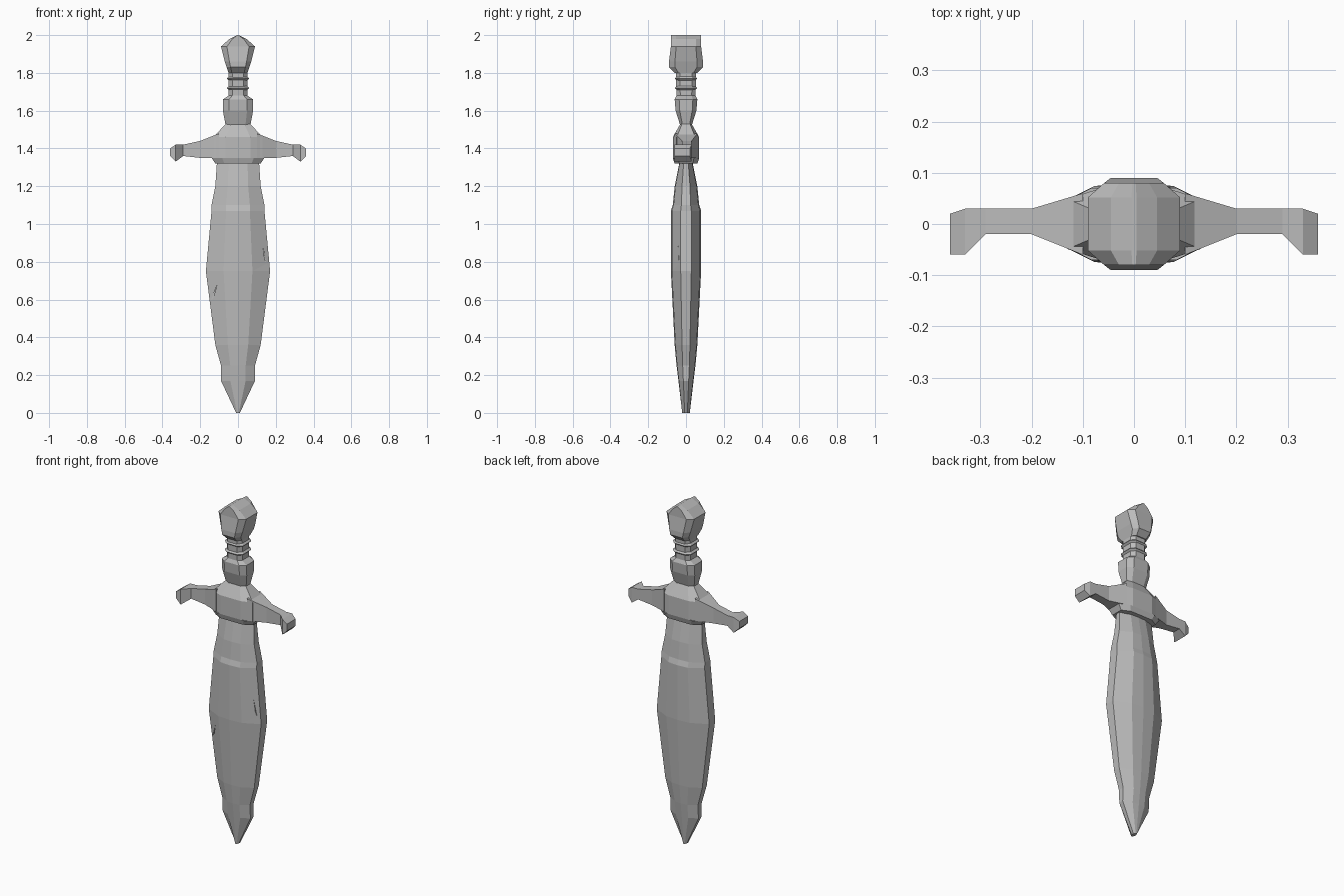
import bpy, bmesh

default_cube = bpy.data.objects.get("Cube")
if default_cube:
    bpy.data.objects.remove(default_cube)

# One plain grey for the whole dagger
grey = (0.5, 0.5, 0.5, 1)
steel = bpy.data.materials.new("grey_steel")
steel.use_nodes = True
steel.diffuse_color = grey
steel.node_tree.nodes["Principled BSDF"].inputs["Base Color"].default_value = grey


def loft(name, rings):
    """Skin a list of equal-length point rings and cap both ends."""
    bm = bmesh.new()
    loops = [[bm.verts.new(point) for point in ring] for ring in rings]
    for lower, upper in zip(loops, loops[1:]):
        for i in range(len(lower)):
            bm.faces.new((lower[i - 1], lower[i], upper[i], upper[i - 1]))
    bm.faces.new(loops[0])
    bm.faces.new(loops[-1])
    bmesh.ops.recalc_face_normals(bm, faces=bm.faces)
    mesh = bpy.data.meshes.new(name)
    bm.to_mesh(mesh)
    bm.free()
    mesh.materials.append(steel)
    part = bpy.data.objects.new(name, mesh)
    bpy.context.collection.objects.link(part)
    return part


def bevelled_ring(height, width, depth, flat, edge, ridge):
    """Horizontal section with cut corners and a slight ridge front and back."""
    flat_x, edge_y, flat_y = width * flat, depth * edge, depth * ridge
    half = [(width, -edge_y), (width, edge_y), (flat_x, flat_y),
            (0, depth), (-flat_x, flat_y)]
    return [(side * x, side * y, height) for side in (1, -1) for x, y in half]


def bevelled_loft(name, profile, flat=0.6, edge=0.6, ridge=1):
    """Stack bevelled sections given as height, half width and half depth."""
    return loft(name, [bevelled_ring(height, width, depth, flat, edge, ridge)
                       for height, width, depth in profile])


# Blade: broad leaf shape with thin bevelled edges
blade = bevelled_loft("blade", [
    (0, 0.01, 0.02),
    (0.17, 0.09, 0.04),
    (0.25, 0.09, 0.05),
    (0.36, 0.12, 0.06),
    (0.75, 0.17, 0.08),
    (1.07, 0.14, 0.08),
    (1.1, 0.14, 0.07),
    (1.2, 0.12, 0.06),
    (1.35, 0.11, 0.03),
], flat=0.45, edge=0.35, ridge=0.93)


# Battle nicks: slim triangular cuts in the front bevels
def cut_nick(name, x, z, lean):
    outline = [(x - lean, z + 0.05), (x + lean, z - 0.05), (x, z - 0.02)]
    cutter = loft(name, [[(px, y, pz) for px, pz in outline]
                         for y in (-0.1, -0.03)])
    cutter.hide_render = True
    cutter.hide_viewport = True
    cut = blade.modifiers.new(name, 'BOOLEAN')
    cut.operation = 'DIFFERENCE'
    cut.object = cutter


cut_nick("left_nick_cutter", x=0.14, z=0.84, lean=0.01)
cut_nick("right_nick_cutter", x=-0.13, z=0.63, lean=-0.02)

# Guard: collar, sloping hub and a pair of arms
bevelled_loft("guard_collar", [(1.32, 0.12, 0.06), (1.35, 0.14, 0.07)])
bevelled_loft("guard_hub", [
    (1.35, 0.13, 0.07),
    (1.46, 0.13, 0.07),
    (1.53, 0.065, 0.03),
], flat=0.5, edge=0.7)


def arm_ring(x, front, back, bottom, top):
    """Upright rectangular section across an arm."""
    return [(x, front, bottom), (x, back, bottom), (x, back, top), (x, front, top)]


# Each arm tapers outwards, then ends in a knob hooked forward and down
arm = loft("guard_arms", [
    arm_ring(0.1, -0.06, 0.06, 1.35, 1.48),
    arm_ring(0.2, -0.02, 0.03, 1.35, 1.44),
    arm_ring(0.29, -0.02, 0.03, 1.36, 1.42),
    arm_ring(0.33, -0.06, 0.03, 1.33, 1.42),
    arm_ring(0.36, -0.06, 0.02, 1.36, 1.4),
])
arm.modifiers.new("other_arm", 'MIRROR')

# Grip: flared ferrule below a narrow handle
bevelled_loft("ferrule", [
    (1.52, 0.065, 0.03),
    (1.6, 0.08, 0.055),
    (1.66, 0.08, 0.06),
    (1.68, 0.05, 0.05),
])
bevelled_loft("handle", [(1.67, 0.05, 0.05), (1.84, 0.05, 0.055)])

# Raised bands around the handle
for band, height in enumerate((1.72, 1.77)):
    bevelled_loft(f"handle_band_{band}", [
        (height + offset, 0.06 - abs(offset), 0.06 - abs(offset))
        for offset in (-0.01, 0, 0.01)])

# Pommel: swelling block under a ridged roof running front to back
bevelled_loft("pommel", [
    (1.8, 0.05, 0.06),
    (1.83, 0.06, 0.09),
    (1.86, 0.07, 0.09),
    (1.94, 0.09, 0.08),
    (1.98, 0.045, 0.08),
    (2, 0.005, 0.08),
], flat=0.65, edge=0.65)
